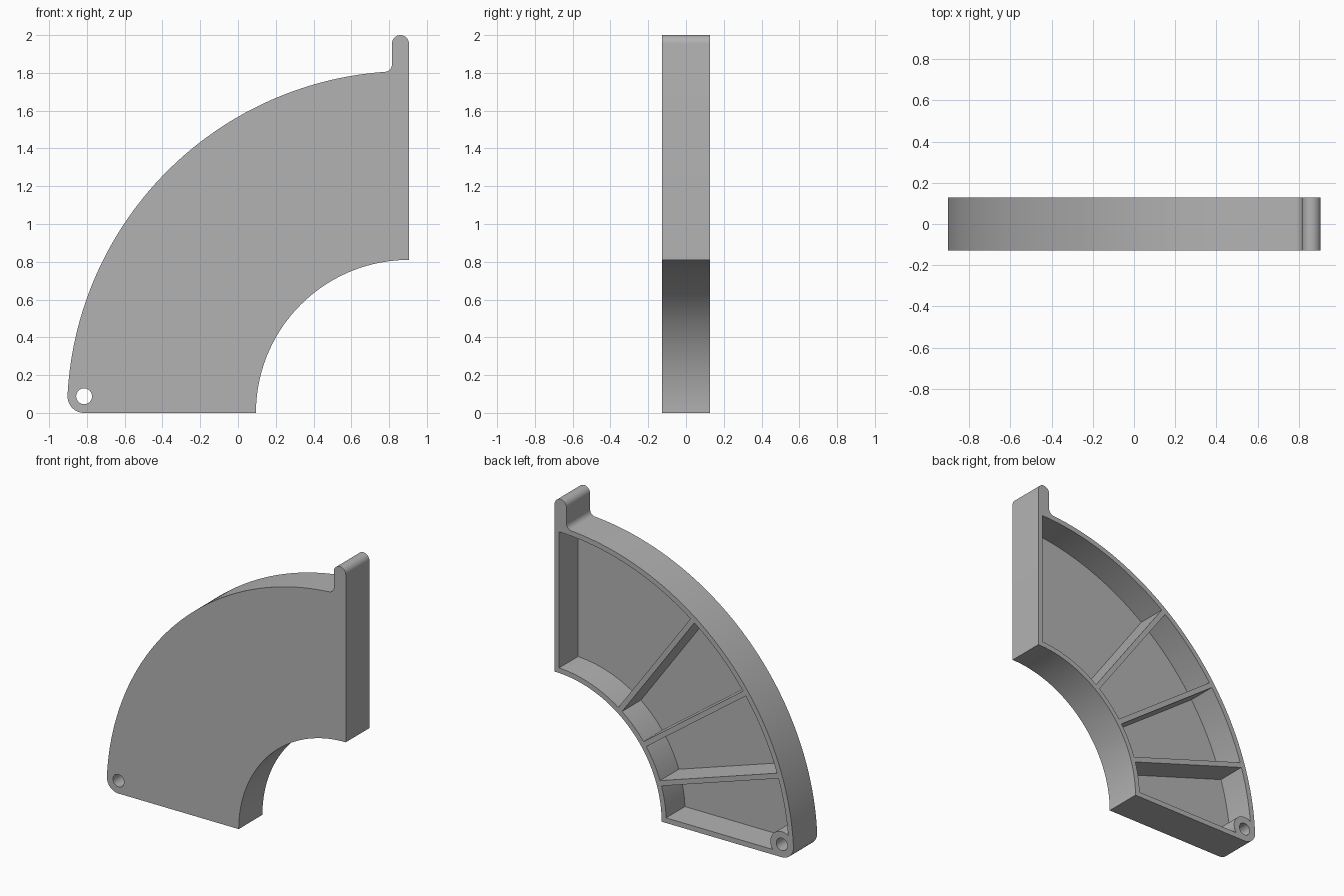
import bpy
import bmesh
from math import sin, cos, asin, sqrt, atan2, pi, radians

cube = bpy.data.objects.get("Cube")
if cube:
    bpy.data.objects.remove(cube, do_unlink=True)

CX = 0.905            # pivot of the quarter ring, at z = 0
R_IN, R_OUT = 0.81, 1.81
HALF = 0.128          # half depth
FLOOR = 0.053         # front plate thickness
WALL = 0.035          # rim and rib thickness
CORNER = 0.088        # rounded lower corner
HOLE = 0.042
TAB = 0.09            # width of the upright tab
FILLET = 0.04

grey = bpy.data.materials.new("plain grey")
grey.use_nodes = True
COLOR = (0.45, 0.45, 0.45, 1)
grey.diffuse_color = COLOR
grey.node_tree.nodes["Principled BSDF"].inputs["Base Color"].default_value = COLOR


def arc(cx, cz, r, a0, a1, n):
    return [(cx + r * cos(a0 + (a1 - a0) * i / n),
             cz + r * sin(a0 + (a1 - a0) * i / n)) for i in range(n + 1)]


def prism(name, outline, y0, y1):
    """Extrude an x-z outline from y0 to y1."""
    bm = bmesh.new()
    face = bm.faces.new([bm.verts.new((x, y0, z)) for x, z in outline])
    ext = bmesh.ops.extrude_face_region(bm, geom=[face])
    moved = [v for v in ext["geom"] if isinstance(v, bmesh.types.BMVert)]
    bmesh.ops.translate(bm, verts=moved, vec=(0, y1 - y0, 0))
    bmesh.ops.recalc_face_normals(bm, faces=bm.faces)
    mesh = bpy.data.meshes.new(name)
    bm.to_mesh(mesh)
    bm.free()
    mesh.materials.append(grey)
    obj = bpy.data.objects.new(name, mesh)
    bpy.context.collection.objects.link(obj)
    return obj


def cut(target, cutter):
    """Subtract the cutter and remove it."""
    mod = target.modifiers.new("cut", "BOOLEAN")
    mod.operation = "DIFFERENCE"
    mod.solver = "EXACT"
    mod.object = cutter
    bpy.context.view_layer.objects.active = target
    bpy.ops.object.modifier_apply(modifier=mod.name)
    bpy.data.objects.remove(cutter, do_unlink=True)


# Outline: inner arc, rounded corner, outer arc, fillet, round-topped tab
corner_x = CX - sqrt((R_OUT - CORNER) ** 2 - CORNER ** 2)
corner_a = atan2(CORNER, corner_x - CX)
fillet_x = CX - TAB - FILLET
fillet_z = sqrt((R_OUT + FILLET) ** 2 - (CX - fillet_x) ** 2)
fillet_a = atan2(fillet_z, fillet_x - CX)
outline = arc(CX, 0, R_IN, pi / 2, pi, 48)
outline += arc(corner_x, CORNER, CORNER, 1.5 * pi, corner_a, 14)
outline += arc(CX, 0, R_OUT, corner_a, fillet_a, 64)[1:]
outline += arc(fillet_x, fillet_z, FILLET, fillet_a - pi, 0, 10)[1:]
outline += arc(CX - TAB / 2, 2 - TAB / 2, TAB / 2, pi, 0, 16)
body = prism("quarter_ring_body", outline, -HALF, HALF)

# Pockets in the back, leaving the rim, three radial ribs and the hole boss
stops = [0, 18, 36, 54, 90]
r0, r1 = R_IN + WALL, R_OUT - WALL
for i, (low, high) in enumerate(zip(stops, stops[1:])):
    w0 = WALL if low == 0 else WALL / 2
    w1 = WALL if high == 90 else WALL / 2
    lo, hi = pi - radians(low), pi - radians(high)
    shape = arc(CX, 0, r0, lo - asin(w0 / r0), hi + asin(w1 / r0), 20)
    shape += arc(CX, 0, r1, hi + asin(w1 / r1), lo - asin(w0 / r1), 24)
    pocket = prism("pocket_cutter", shape, FLOOR - HALF, HALF + 0.1)
    if i == 0:
        boss = arc(corner_x, CORNER, CORNER - 0.001, 0, 2 * pi, 40)[:-1]
        cut(pocket, prism("boss_cutter", boss, -0.5, 0.5))
    cut(body, pocket)

# Through hole in the lower corner
hole = arc(corner_x, CORNER, HOLE, 0, 2 * pi, 32)[:-1]
cut(body, prism("hole_cutter", hole, -0.5, 0.5))

bpy.ops.object.select_all(action="DESELECT")
body.select_set(True)
bpy.context.view_layer.objects.active = body
bpy.ops.object.shade_smooth_by_angle(angle=radians(30))
